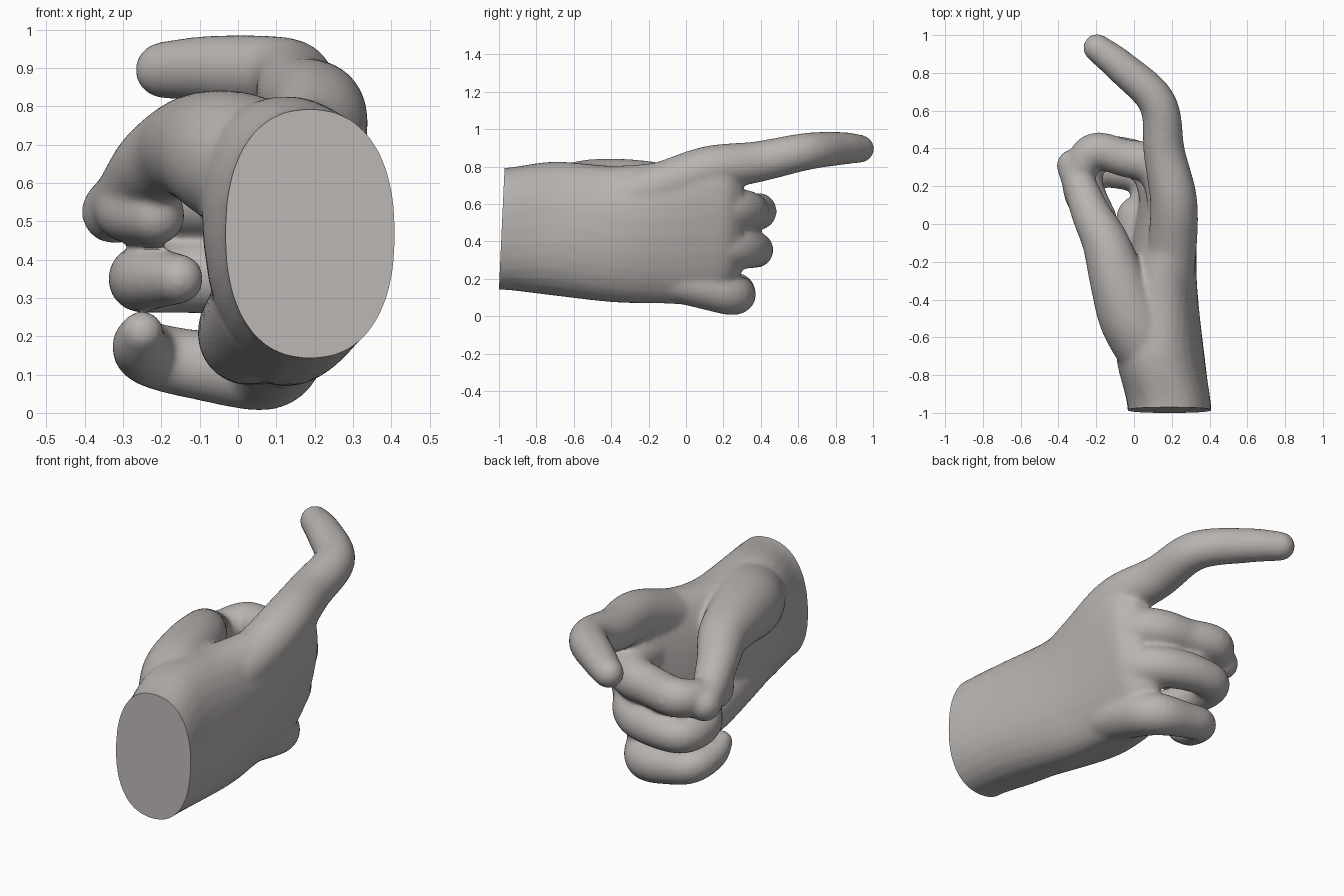
import bpy
import bmesh
from math import sin, cos, pi, radians
from mathutils import Vector

cube = bpy.data.objects.get("Cube")
if cube:
    bpy.data.objects.remove(cube, do_unlink=True)

skin = bpy.data.materials.new("warm grey")
skin.use_nodes = True
colour = (0.48, 0.455, 0.44, 1)
skin.diffuse_color = colour
skin.node_tree.nodes["Principled BSDF"].inputs["Base Color"].default_value = colour

SIDES = 28
bm = bmesh.new()


def spline(rows, steps=6):
    """Smooth interpolation through rows of numbers."""
    rows = [Vector(r) for r in rows]
    out = []
    for i in range(len(rows) - 1):
        a, b, c, d = (rows[max(0, min(len(rows) - 1, i + k))] for k in (-1, 0, 1, 2))
        for s in range(steps):
            t = s / steps
            out.append(b + (c - a) * (t / 2) + (a * 2 - b * 5 + c * 4 - d) * (t * t / 2)
                       + (b * 3 - a - c * 3 + d) * (t ** 3 / 2))
    return out + [rows[-1]]


def loft(rings):
    """Skin a closed surface over rings of (centre, u axis, v axis, power)."""
    loops = []
    for centre, u, v, power in rings:
        loop = []
        for k in range(SIDES):
            c, s = cos(2 * pi * k / SIDES), sin(2 * pi * k / SIDES)
            cu = abs(c) ** (2 / power) * (1 if c > 0 else -1)
            sv = abs(s) ** (2 / power) * (1 if s > 0 else -1)
            loop.append(bm.verts.new(centre + u * cu + v * sv))
        loops.append(loop)
    faces = [bm.faces.new(loops[0][::-1]), bm.faces.new(loops[-1])]
    for a, b in zip(loops, loops[1:]):
        for k in range(SIDES):
            n = (k + 1) % SIDES
            faces.append(bm.faces.new((a[k], a[n], b[n], b[k])))
    bmesh.ops.recalc_face_normals(bm, faces=faces)


def digit(points):
    """Round tube through (x, y, z, radius) with domed ends."""
    path = spline(points)
    first, last = path[0], path[-1]
    t0 = (path[1] - first).xyz.normalized()
    t1 = (last - path[-2]).xyz.normalized()
    dome = [radians(a) for a in (20, 40, 60, 78)]
    stops = [(first.xyz - t0 * first.w * sin(a), t0, first.w * cos(a)) for a in dome[::-1]]
    for i, p in enumerate(path):
        ahead, behind = path[min(i + 1, len(path) - 1)], path[max(i - 1, 0)]
        stops.append((p.xyz, (ahead - behind).xyz.normalized(), p.w))
    stops += [(last.xyz + t1 * last.w * sin(a), t1, last.w * cos(a)) for a in dome]
    rings = []
    for centre, t, r in stops:
        u = t.cross(Vector((0, 0, 1))).normalized()
        rings.append((centre, u * r, u.cross(t) * r, 2))
    loft(rings)


# Wrist and palm: y, centre x, centre z, half width, half height, lean
palm = [(-1.1, 0.19, 0.467, 0.222, 0.325, 0),
        (-0.95, 0.185, 0.467, 0.222, 0.328, 0),
        (-0.7, 0.14, 0.468, 0.23, 0.36, -6),
        (-0.4, 0.135, 0.44, 0.205, 0.365, 0),
        (-0.15, 0.155, 0.445, 0.165, 0.38, 8),
        (0.08, 0.175, 0.46, 0.13, 0.40, 12),
        (0.22, 0.175, 0.47, 0.115, 0.34, 13),
        (0.30, 0.15, 0.48, 0.075, 0.25, 13)]
rings = []
for y, cx, cz, hw, hh, lean in (tuple(r) for r in spline(palm)):
    a = radians(lean)
    rings.append((Vector((cx, y, cz)), Vector((cos(a), 0, -sin(a))) * hw,
                  Vector((sin(a), 0, cos(a))) * hh, 2.3))
loft(rings)

# Heel of the palm
digit([(0.11, -0.6, 0.29, 0.17), (0.035, -0.2, 0.215, 0.14), (0.03, 0.03, 0.2, 0.125)])
# Thumb
digit([(0.1, -0.68, 0.62, 0.18), (-0.01, -0.5, 0.665, 0.175), (-0.085, -0.3, 0.69, 0.15),
       (-0.15, -0.1, 0.685, 0.125), (-0.225, 0.05, 0.64, 0.105), (-0.285, 0.2, 0.565, 0.09),
       (-0.325, 0.31, 0.525, 0.085)])
# Index finger
digit([(0.16, -0.5, 0.6, 0.13), (0.2, -0.15, 0.69, 0.13), (0.21, 0.12, 0.785, 0.125),
       (0.16, 0.38, 0.825, 0.11), (0.125, 0.64, 0.88, 0.1), (-0.06, 0.825, 0.897, 0.089),
       (-0.195, 0.932, 0.895, 0.075)])
# Middle finger
digit([(0.2, 0.0, 0.59, 0.12), (0.18, 0.2, 0.575, 0.125), (0.09, 0.315, 0.565, 0.11),
       (-0.05, 0.35, 0.56, 0.1), (-0.21, 0.385, 0.56, 0.098), (-0.285, 0.28, 0.545, 0.09),
       (-0.28, 0.15, 0.53, 0.088), (-0.215, 0.05, 0.515, 0.078)])
# Ring finger
digit([(0.17, 0.0, 0.38, 0.12), (0.14, 0.2, 0.37, 0.125), (0.06, 0.315, 0.36, 0.107),
       (-0.1, 0.37, 0.355, 0.096), (-0.23, 0.35, 0.35, 0.09), (-0.245, 0.2, 0.35, 0.085),
       (-0.155, 0.03, 0.35, 0.067)])
# Little finger
digit([(0.13, -0.2, 0.22, 0.11), (0.11, 0.08, 0.16, 0.118), (0.06, 0.245, 0.115, 0.11),
       (-0.1, 0.28, 0.125, 0.092), (-0.22, 0.26, 0.15, 0.086), (-0.255, 0.14, 0.175, 0.075),
       (-0.25, 0.06, 0.21, 0.058)])

# Fuse the parts into one soft surface
mesh = bpy.data.meshes.new("hand_parts")
bm.to_mesh(mesh)
bm.free()
hand = bpy.data.objects.new("hand", mesh)
bpy.context.collection.objects.link(hand)
fuse = hand.modifiers.new("fuse", 'REMESH')
fuse.mode = 'VOXEL'
fuse.voxel_size = 0.011
soften = hand.modifiers.new("soften", 'SMOOTH')
soften.factor = 0.5
soften.iterations = 20
graph = bpy.context.evaluated_depsgraph_get()
fused = bpy.data.meshes.new_from_object(hand.evaluated_get(graph))
hand.modifiers.clear()
hand.data = fused
bpy.data.meshes.remove(mesh)

# Flat cut at the wrist
bm = bmesh.new()
bm.from_mesh(fused)
cut = bmesh.ops.bisect_plane(bm, geom=bm.verts[:] + bm.edges[:] + bm.faces[:],
                             plane_co=(0, -1, 0.145), plane_no=(0, -1, 0.0465),
                             clear_outer=True)
rim = [e for e in cut["geom_cut"] if isinstance(e, bmesh.types.BMEdge)]
bmesh.ops.holes_fill(bm, edges=rim)
bmesh.ops.recalc_face_normals(bm, faces=bm.faces[:])
bm.to_mesh(fused)
bm.free()

fused.materials.clear()
fused.materials.append(skin)
bpy.ops.object.select_all(action='DESELECT')
hand.select_set(True)
bpy.context.view_layer.objects.active = hand
bpy.ops.object.shade_smooth_by_angle(angle=radians(40))
